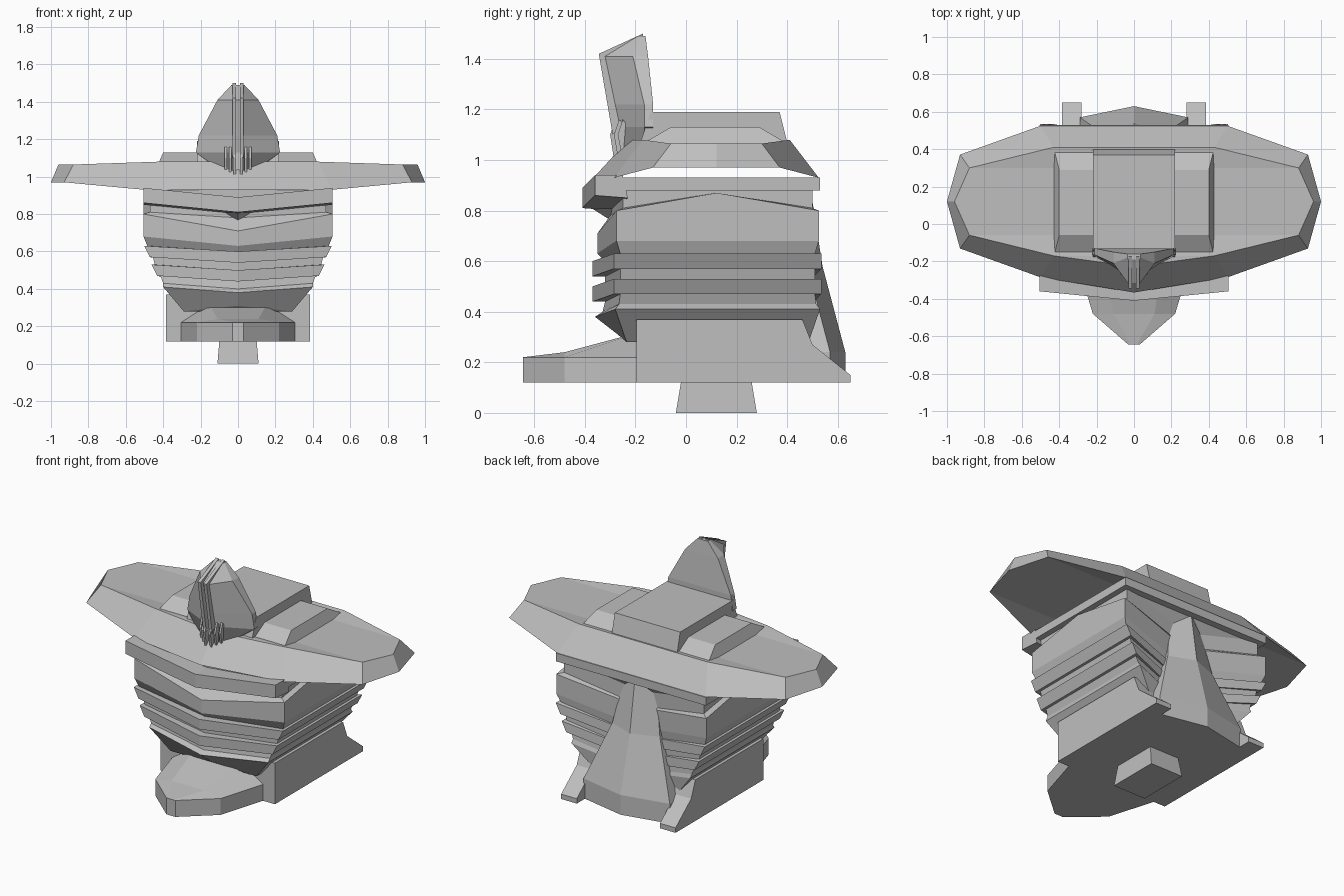
import bpy, bmesh

cube = bpy.data.objects.get("Cube")
if cube:
    bpy.data.objects.remove(cube, do_unlink=True)

SHADE = 0.52
grey = bpy.data.materials.new("plain_grey")
grey.use_nodes = True
grey.diffuse_color = (SHADE, SHADE, SHADE, 1)
grey.node_tree.nodes["Principled BSDF"].inputs["Base Color"].default_value = grey.diffuse_color

SIDES = (("left", 1), ("right", -1))
FLOOR = 0.12        # underside of the base
WING_FLOOR = 0.93   # underside of the wings
MIDDLE = 0.12       # depth of the wing tips


def finish(name, bm):
    bmesh.ops.remove_doubles(bm, verts=bm.verts, dist=0.0005)
    bmesh.ops.recalc_face_normals(bm, faces=bm.faces)
    mesh = bpy.data.meshes.new(name)
    bm.to_mesh(mesh)
    bm.free()
    mesh.materials.append(grey)
    obj = bpy.data.objects.new(name, mesh)
    bpy.context.collection.objects.link(obj)


def loft(name, half_rings):
    """Skin half rings, each running from front centre to back centre, and mirror them."""
    bm = bmesh.new()
    rings = []
    for half in half_rings:
        left = [bm.verts.new(point) for point in half]
        right = [bm.verts.new((-x, y, z)) for x, y, z in half]
        rings.append((left, right))
    last = len(half_rings[0]) - 1
    for low, high in zip(rings, rings[1:]):
        for lower, upper in zip(low, high):
            for i in range(last):
                bm.faces.new((lower[i], lower[i + 1], upper[i + 1], upper[i]))
        for i in (0, last):
            bm.faces.new((low[0][i], low[1][i], high[1][i], high[0][i]))
    for left, right in (rings[0], rings[-1]):
        for i in range(last):
            bm.faces.new((left[i], left[i + 1], right[i + 1], right[i]))
    finish(name, bm)


def plate(name, profile, stations):
    """Sweep a side profile across stations of (x, shift back and up)."""
    bm = bmesh.new()
    rings = [[bm.verts.new((x, y + shift, z + shift)) for y, z in profile]
             for x, shift in stations]
    for ring, following in zip(rings, rings[1:]):
        for i in range(len(ring)):
            bm.faces.new((ring[i - 1], ring[i], following[i], following[i - 1]))
    bm.faces.new(rings[0])
    bm.faces.new(rings[-1])
    finish(name, bm)


def block(name, half, front, back, bottom, top, side_lean=0, front_lean=0, back_lean=0):
    """Box whose walls lean inward toward the top."""
    def ring(amount, z):
        width, near, far = half - side_lean * amount, front + front_lean * amount, back - back_lean * amount
        return [(0, near, z), (width, near, z), (width, far, z), (0, far, z)]
    loft(name, [ring(0, bottom), ring(1, top)])


# Stem and base
block("stem", half=0.11, front=-0.04, back=0.28, bottom=0, top=FLOOR,
      side_lean=0.01, front_lean=0.02, back_lean=0.02)
block("base_block", half=0.385, front=-0.195, back=0.56, bottom=FLOOR, top=0.37, back_lean=0.1)
for side, sign in SIDES:
    plate(side + "_rear_foot", [(0.4, FLOOR), (0.4, 0.35), (0.65, 0.15), (0.65, FLOOR)],
          [(sign * 0.28, 0), (sign * 0.385, 0)])


# Sloping prow in front of the base
def prow_section(y, half, top):
    return [(0, y, FLOOR), (half, y, FLOOR), (half, y, 0.22),
            (half * 0.5, y, top), (0, y, top)]


loft("front_prow", [prow_section(-0.645, 0.03, 0.22), prow_section(-0.48, 0.22, 0.24),
                    prow_section(-0.18, 0.31, 0.32)])


# Pointed spine down the back
def spine_section(z, half, edge):
    return [(0, 0.3, z), (half, 0.3, z), (half, edge, z), (0, edge + 0.06, z)]


loft("spine", [spine_section(FLOOR, 0.29, 0.57), spine_section(0.24, 0.29, 0.57),
               spine_section(0.58, 0.16, 0.48), spine_section(0.9, 0.1, 0.43)])


# Ribbed chest, drooping to a point at front and back
def chest_section(z, half, out, droop=0.03, peak=0):
    return [(0, -0.32 - out, z - droop), (half, -0.26 - out / 2, z), (half, MIDDLE, z + peak),
            (half, 0.51 + out / 2, z), (0, 0.44, z - 0.1)]


chest = [chest_section(0.28, 0.29, -0.05, droop=-0.03),
         chest_section(0.41, 0.4, 0.04), chest_section(0.43, 0.4, 0.01)]
rib = 0.03
for z, half in ((0.5, 0.43), (0.6, 0.47)):
    for rise, out in ((-rib, 0), (-rib, 0.05), (rib, 0.05), (rib, 0)):
        chest.append(chest_section(z + rise, half + out / 3 + rise / 2, out))
chest += [chest_section(0.68, 0.505, 0.03, droop=0.05),
          chest_section(0.8, 0.505, 0.03, droop=0.09, peak=0.07),
          chest_section(0.81, 0.47, -0.02, droop=0.03, peak=0.06),
          chest_section(0.9, 0.47, -0.02)]
loft("chest", chest)

# Collar with a drooping lip and chin point
block("collar", half=0.505, front=-0.3, back=0.53, bottom=0.88, top=WING_FLOOR)
bend = 0.05
plate("collar_lip", [(-0.41, 0.81), (-0.41, 0.89), (-0.3, 0.89), (-0.28, 0.8)],
      [(-0.505, bend), (0, 0), (0.505, bend)])
plate("chin_point", [(-0.39, 0.82), (-0.27, 0.82), (-0.28, 0.75)],
      [(-0.11, bend), (0, 0), (0.11, bend)])


# Broad wings with a raised deck
def wing_ring(depth, inner, outer, tip, z, tip_z):
    """Six-sided outline with a pointed nose, its depths scaled together."""
    outline = [(0, -1.2, z), (inner, -1, z), (outer, -0.62, tip_z), (tip, 0, tip_z),
               (outer, 0.62, tip_z), (inner, 1, z), (0, 1, z)]
    return [(x, MIDDLE + y * depth, height) for x, y, height in outline]


loft("wings", [wing_ring(0.405, 0.5, 0.93, 1, WING_FLOOR, 0.97),
               wing_ring(0.29, 0.43, 0.88, 0.96, 1.08, 1.065)])
block("raised_deck", half=0.43, front=-0.18, back=0.41, bottom=1.06, top=1.13,
      side_lean=0.03, front_lean=MIDDLE, back_lean=MIDDLE)

# Head block and tall crest
block("head_block", half=0.22, front=-0.18, back=0.4, bottom=1.07, top=1.19,
      front_lean=0.04, back_lean=0.03)


def crest_section(z, half, front, shoulder=-0.165, back=-0.13):
    return [(0, front, z), (0.03, front, z), (half, shoulder, z), (half, back, z), (0, back, z)]


loft("crest", [crest_section(1, 0.06, -0.27), crest_section(1.13, 0.225, -0.26),
               crest_section(1.22, 0.21, -0.28),
               crest_section(1.41, 0.11, -0.32, shoulder=-0.21, back=-0.15),
               crest_section(1.49, 0.035, -0.19, shoulder=-0.18, back=-0.16)])

# Twin crest blades and the stepped fins below them
for side, sign in SIDES:
    plate(side + "_crest_blade", [(-0.29, 1.1), (-0.345, 1.42), (-0.17, 1.5), (-0.2, 1.2)],
          [(sign * 0.01, 0), (sign * 0.03, 0)])
    for step in range(3):
        inner = 0.012 + step * 0.024
        lift = step * 0.015
        plate("%s_face_fin_%s" % (side, "abc"[step]),
              [(lift - 0.28, 0.97 + lift), (lift - 0.3, 1.1), (lift - 0.28, 1.16), (-0.2, 1.1)],
              [(sign * inner, 0), (sign * (inner + 0.012), 0)])
